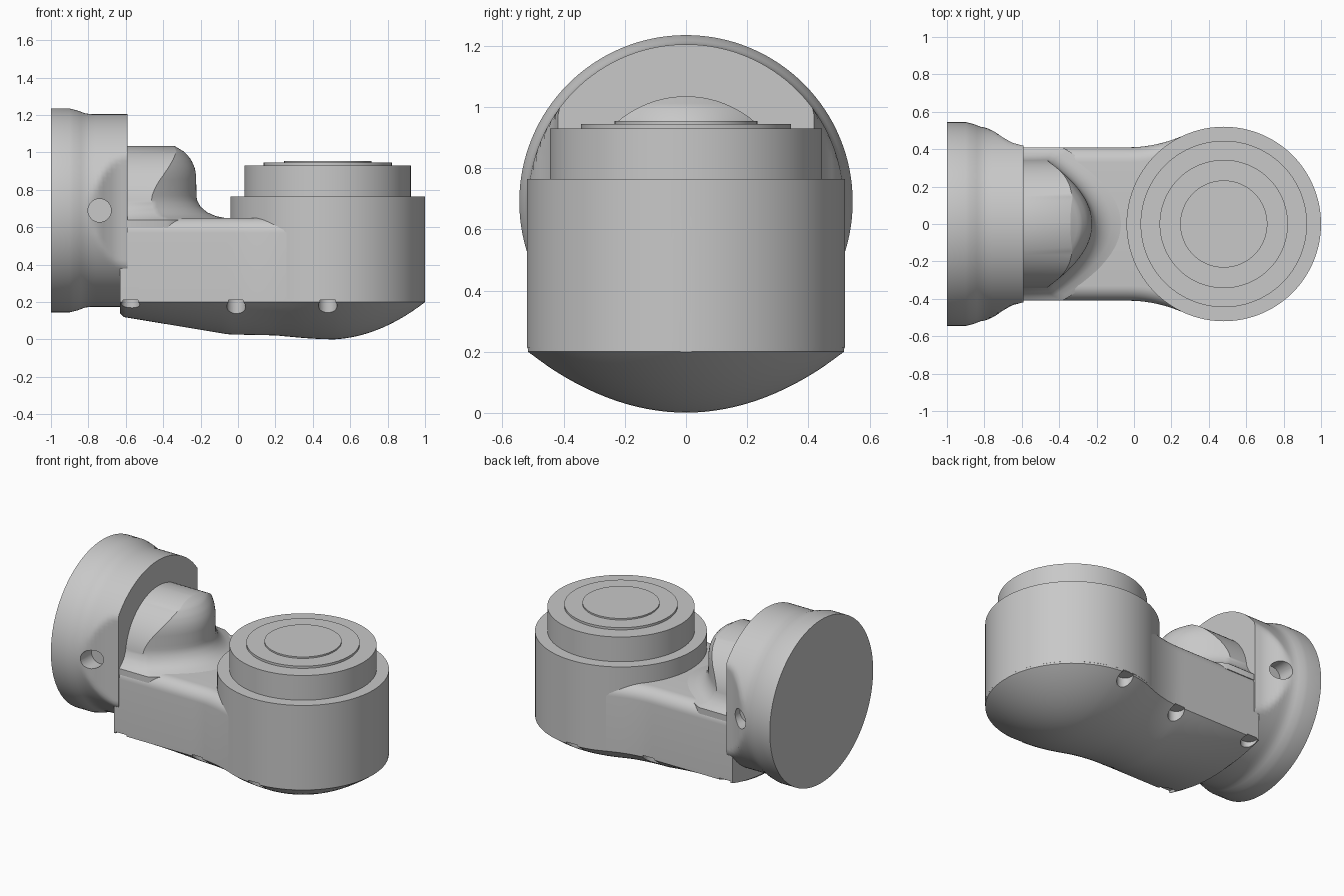
import bpy, bmesh, math
from mathutils import Matrix

cube = bpy.data.objects.get("Cube")
if cube:
    bpy.data.objects.remove(cube, do_unlink=True)

GREY = (0.58, 0.58, 0.58, 1)
mat = bpy.data.materials.new("housing grey")
mat.use_nodes = True
mat.diffuse_color = GREY
mat.node_tree.nodes["Principled BSDF"].inputs["Base Color"].default_value = GREY


def interp(points, t):
    """Piecewise linear lookup in a short list of (t, value) pairs."""
    if t <= points[0][0]:
        return points[0][1]
    for (a, u), (b, v) in zip(points, points[1:]):
        if t <= b:
            return u + (v - u) * (t - a) / (b - a)
    return points[-1][1]


def loft(name, rings):
    """Closed skin over equal-length rings, capped at both ends."""
    bm = bmesh.new()
    loops = [[bm.verts.new(p) for p in ring] for ring in rings]
    n = len(loops[0])
    for a, b in zip(loops, loops[1:]):
        for i in range(n):
            j = (i + 1) % n
            bm.faces.new((a[i], a[j], b[j], b[i]))
    bm.faces.new(loops[0])
    bm.faces.new(loops[-1])
    bmesh.ops.remove_doubles(bm, verts=bm.verts, dist=1e-5)
    bmesh.ops.recalc_face_normals(bm, faces=bm.faces)
    mesh = bpy.data.meshes.new(name)
    bm.to_mesh(mesh)
    bm.free()
    mesh.materials.append(mat)
    obj = bpy.data.objects.new(name, mesh)
    bpy.context.collection.objects.link(obj)
    return obj


def activate(obj):
    bpy.ops.object.select_all(action='DESELECT')
    obj.select_set(True)
    bpy.context.view_layer.objects.active = obj


def drill(obj, holes):
    """Cut round holes given as (centre, radius, length, axis)."""
    bm = bmesh.new()
    for centre, radius, length, axis in holes:
        turn = Matrix.Rotation(math.pi / 2, 4, 'X') if axis == 'Y' else Matrix()
        bmesh.ops.create_cone(bm, cap_ends=True, segments=32, radius1=radius,
                              radius2=radius, depth=length,
                              matrix=Matrix.Translation(centre) @ turn)
    mesh = bpy.data.meshes.new("hole_cutter")
    bm.to_mesh(mesh)
    bm.free()
    mesh.materials.append(mat)
    cutter = bpy.data.objects.new("hole_cutter", mesh)
    cutter.hide_render = True
    bpy.context.collection.objects.link(cutter)
    mod = obj.modifiers.new("holes", 'BOOLEAN')
    mod.operation = 'DIFFERENCE'
    mod.solver = 'EXACT'
    mod.object = cutter
    activate(obj)
    bpy.ops.object.modifier_apply(modifier=mod.name)
    bpy.data.objects.remove(cutter, do_unlink=True)


def smooth(obj, angle=30):
    activate(obj)
    bpy.ops.object.shade_smooth_by_angle(angle=math.radians(angle))


# Shared dimensions: vertical drum and horizontal flange axis
CX, R, RIM = 0.48, 0.52, 0.2
AXIS_Z = 0.69
ARM = 0.41

# Arm body with domed underside
keel = [(-0.63, 0.14), (-0.61, 0.12), (-0.05, 0.027), (0.2, 0.022),
        (0.35, 0.008), (CX, 0.0)]


def half_width(x):
    if x < -0.03:
        return ARM
    if x < 0.27:
        return ARM + 0.73 * (x + 0.03) ** 2
    return math.sqrt(max(R * R - (x - CX) ** 2, 1e-6)) - 0.001


def body_section(x):
    w = half_width(x)
    low = interp(keel, x) if x < CX else RIM * ((x - CX) / R) ** 2
    pts = []
    for i in range(33):
        t = -1 + i / 16
        pts.append((x, w * t, RIM - (RIM - low) * (1 - t * t)))
    f = min(0.08, w * 0.5)
    arc = [math.pi / 2 * i / 8 for i in range(9)]
    pts += [(x, w - f + f * math.cos(a), 0.57 + 0.08 * math.sin(a)) for a in arc]
    pts += [(x, -w + f - f * math.sin(a), 0.57 + 0.08 * math.cos(a)) for a in arc]
    return pts


stations = [-0.63, -0.61] + [-0.6 + 0.03 * i for i in range(36)]
stations += [CX + (R - 0.0005) * math.sin(math.pi / 2 * i / 24) for i in range(1, 25)]
body = loft("arm_body", [body_section(x) for x in stations])

# Screw pockets along both lower edges
pockets = [((x, side * (half_width(x) - 0.03), 0.06), 0.05, 0.3, 'Z')
           for x in (-0.575, -0.01, 0.48) for side in (-1, 1)]
drill(body, pockets)
smooth(body)

# Stepped drum: casing, collar and two thin discs
steps = [("drum_casing", R, 0.213, 0.765), ("drum_collar", 0.445, 0.7, 0.93),
         ("outer_disc", 0.343, 0.9, 0.945), ("inner_disc", 0.233, 0.9, 0.955)]
for name, radius, low, high in steps:
    circle = [2 * math.pi * i / 96 for i in range(96)]
    part = loft(name, [[(CX + radius * math.cos(a), radius * math.sin(a), z)
                        for a in circle] for z in (low, high)])
    smooth(part)

# Round flange whose sides narrow toward the arm
flange_radius = [(-0.9, 0.545), (-0.86, 0.535), (-0.82, 0.52), (-0.79, 0.515)]
flange_side = [(-0.81, 0.53), (-0.78, 0.51), (-0.74, 0.49), (-0.7, 0.462),
               (-0.65, 0.434), (-0.59, 0.418)]
rings = []
for x in [-1, -0.9, -0.88, -0.86, -0.84, -0.82, -0.8, -0.78, -0.76, -0.74,
          -0.72, -0.7, -0.675, -0.65, -0.62, -0.59]:
    r = interp(flange_radius, x)
    lim = interp(flange_side, x) if x > -0.81 else r
    ring = []
    for i in range(128):
        a = 2 * math.pi * i / 128
        y = max(-lim, min(lim, r * math.cos(a)))
        ring.append((x, y, AXIS_Z + r * math.sin(a)))
    rings.append(ring)
flange = loft("flange", rings)
drill(flange, [((-0.74, side * 0.5, AXIS_Z), 0.062, 0.2, 'Y') for side in (-1, 1)])
smooth(flange)

# Neck: rounded nose under a horizontal barrel, flaring into the arm
nose_tip = [(0.64, -0.03), (0.65, -0.07), (0.66, -0.12), (0.68, -0.165),
            (0.71, -0.2), (0.75, -0.222), (0.88, -0.224), (0.92, -0.232),
            (0.96, -0.25), (1.0, -0.282), (1.035, -0.34)]
flare = [(0.64, 0.41), (0.66, 0.385), (0.69, 0.36), (0.73, 0.343)]
BARREL = 0.345
levels = [0.6, 0.64, 0.65, 0.66, 0.67, 0.68, 0.695, 0.71, 0.73]
levels += [AXIS_Z + BARREL * math.sin(math.radians(d)) for d in range(9, 90, 4)]
levels.append(AXIS_Z + BARREL * 0.9999)
rings = []
for z in levels:
    if z <= 0.73:
        h = interp(flare, z)
    else:
        h = math.sqrt(BARREL ** 2 - (z - AXIS_Z) ** 2)
    ring = []
    for i in range(41):
        y = h * (i / 20 - 1)
        ring.append((max(interp(nose_tip, z) - 2.1 * y * y, -0.6), y, z))
    ring += [(-0.62, h, z), (-0.62, -h, z)]
    rings.append(ring)
neck = loft("neck", rings)
smooth(neck, 35)
